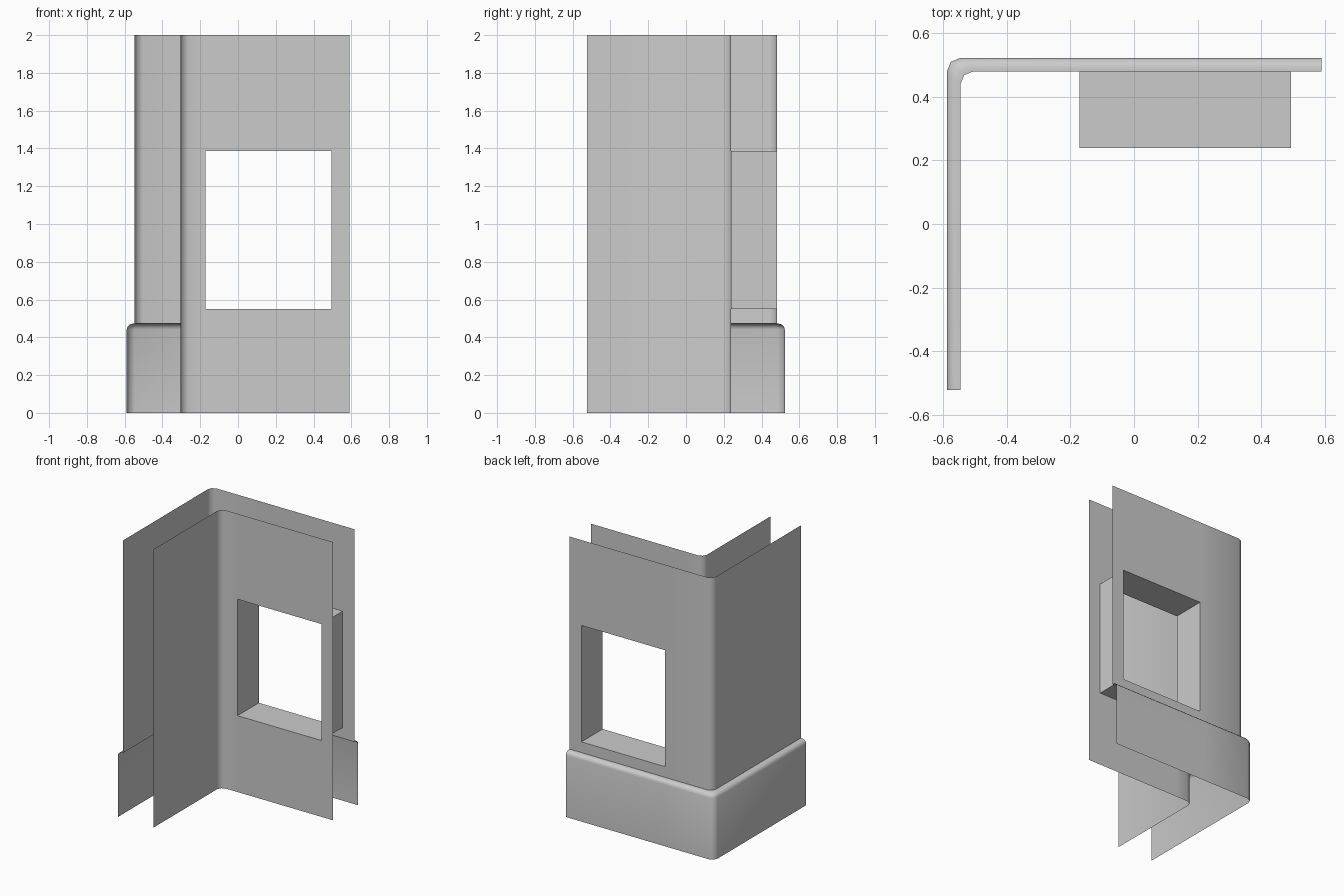
import bpy, bmesh, math

if "Cube" in bpy.data.objects:
    bpy.data.objects.remove(bpy.data.objects["Cube"])

X_END, Y_END, TOP = 0.59, -0.523, 2.0
WX0, WX1, WZ0, WZ1 = -0.171, 0.495, 0.549, 1.386   # window opening
R = 0.042                                          # corner radius
OUT_X, OUT_Y = -0.547, 0.481                       # outer wall planes
THICK = 0.242


def finish(name, bm):
    me = bpy.data.meshes.new(name)
    bm.to_mesh(me)
    bm.free()
    ob = bpy.data.objects.new(name, me)
    bpy.context.collection.objects.link(ob)
    bpy.ops.object.select_all(action='DESELECT')
    bpy.context.view_layer.objects.active = ob
    ob.select_set(True)
    bpy.ops.object.shade_smooth_by_angle(angle=math.radians(60))
    return ob


def corner_path(d):
    """L-shaped plan, its corner pushed outward by d."""
    x, y = OUT_X - d, OUT_Y + d
    pts = [(x, Y_END)]
    for k in range(3):
        a = math.pi - k * math.pi / 4
        pts.append((x + R + R * math.cos(a), y - R + R * math.sin(a)))
    return pts + [(WX0, y), (WX1, y), (X_END, y)]


def wall_sheet(name, profile, outward):
    """Sweep an (offset, z) profile round the corner, leaving the window open."""
    bm = bmesh.new()
    rows = [[bm.verts.new((x, y, z)) for x, y in corner_path(d)] for d, z in profile]
    for j in range(len(rows) - 1):
        for i in range(len(rows[0]) - 1):
            if i == 4 and profile[j][1] == WZ0:
                continue
            q = [rows[j][i], rows[j][i + 1], rows[j + 1][i + 1], rows[j + 1][i]]
            bm.faces.new(q[::-1] if outward else q)
    return finish(name, bm)


# Outer wall with rounded plinth
P, PT, r = 0.042, 0.472, 0.03
plinth = [(P, 0)] + [(P - r + r * math.cos(k * math.pi / 6), PT - r + r * math.sin(k * math.pi / 6))
                     for k in range(4)]
wall_sheet("outer_wall", plinth + [(0, PT), (0, WZ0), (0, WZ1), (0, TOP)], True)

# Inner wall
wall_sheet("inner_wall", [(-THICK, z) for z in (0, WZ0, WZ1, TOP)], False)

# Window lining between the two walls
bm = bmesh.new()
ring = [(WX0, WZ0), (WX1, WZ0), (WX1, WZ1), (WX0, WZ1)]
front, back = [[bm.verts.new((x, y, z)) for x, z in ring] for y in (OUT_Y - THICK, OUT_Y)]
for i in range(4):
    k = (i + 1) % 4
    bm.faces.new((front[i], front[k], back[k], back[i]))
finish("window_lining", bm)
